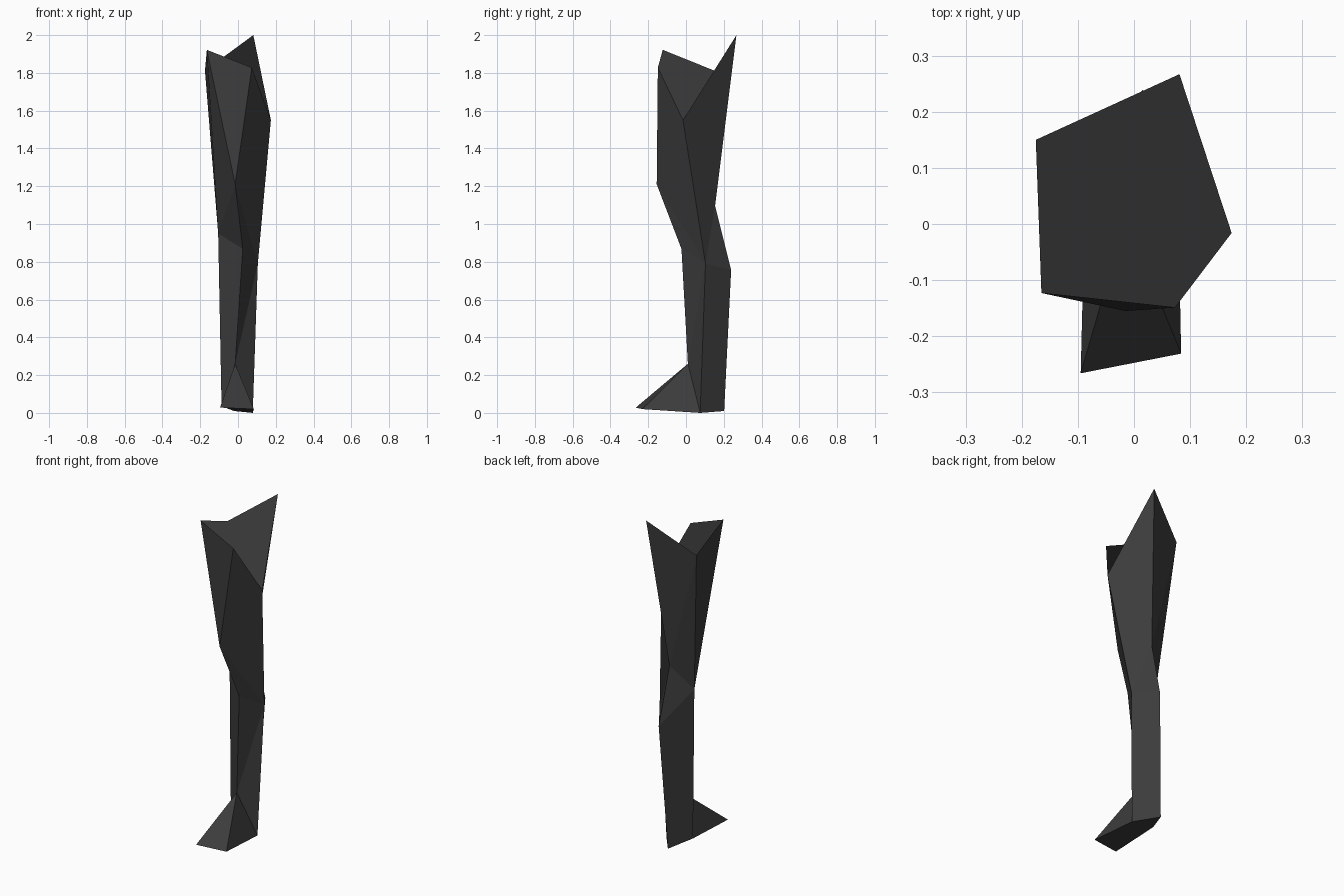
import bpy, bmesh

if "Cube" in bpy.data.objects:
    bpy.data.objects.remove(bpy.data.objects["Cube"])

# One flat colour
dark = bpy.data.materials.new("dark grey")
dark.diffuse_color = (0.045, 0.045, 0.045, 1)
dark.use_nodes = True
dark.node_tree.nodes["Principled BSDF"].inputs["Base Color"].default_value = dark.diffuse_color

# Key points of the leg, from hip to sole
points = {
    # slanted hip opening
    "A": (-0.165, -0.123, 1.922), "B": (0.073, -0.149, 1.828), "C": (0.174, -0.016, 1.55),
    "D": (0.081, 0.267, 2.0), "E": (-0.175, 0.15, 1.812),
    # knee: front thigh, left, shin top, right, knee hollow, calf
    "F": (-0.015, -0.155, 1.21), "G": (-0.105, 0.07, 0.95), "H": (0.025, -0.024, 0.868),
    "I": (0.105, 0.103, 0.79), "J": (0.003, 0.154, 1.097), "K": (0.016, 0.239, 0.757),
    # ankle, toes, sole right, heel, sole left
    "L": (-0.015, 0.01, 0.26), "M": (-0.095, -0.266, 0.028), "N": (0.084, -0.231, 0.02),
    "P": (0.078, 0.075, 0.0), "Q": (-0.02, 0.202, 0.01), "R": (-0.087, 0.057, 0.035),
}

cap = "BCDEA"
thigh = "ABF AFG EAG EGJ EJD JICD CIFB"
knee = "FHG FIH IKJ JKG"
shin = "GHLR HIL IPL IKQP GRQK"
foot = "LMR LNM LPN MNPQR"

# Build the closed leg shell
bm = bmesh.new()
v = {k: bm.verts.new(p) for k, p in points.items()}
for names in " ".join((cap, thigh, knee, shin, foot)).split():
    bm.faces.new([v[n] for n in names])
bmesh.ops.recalc_face_normals(bm, faces=bm.faces[:])
mesh = bpy.data.meshes.new("leg")
bm.to_mesh(mesh)
bm.free()
mesh.materials.append(dark)
leg = bpy.data.objects.new("leg", mesh)
bpy.context.collection.objects.link(leg)
